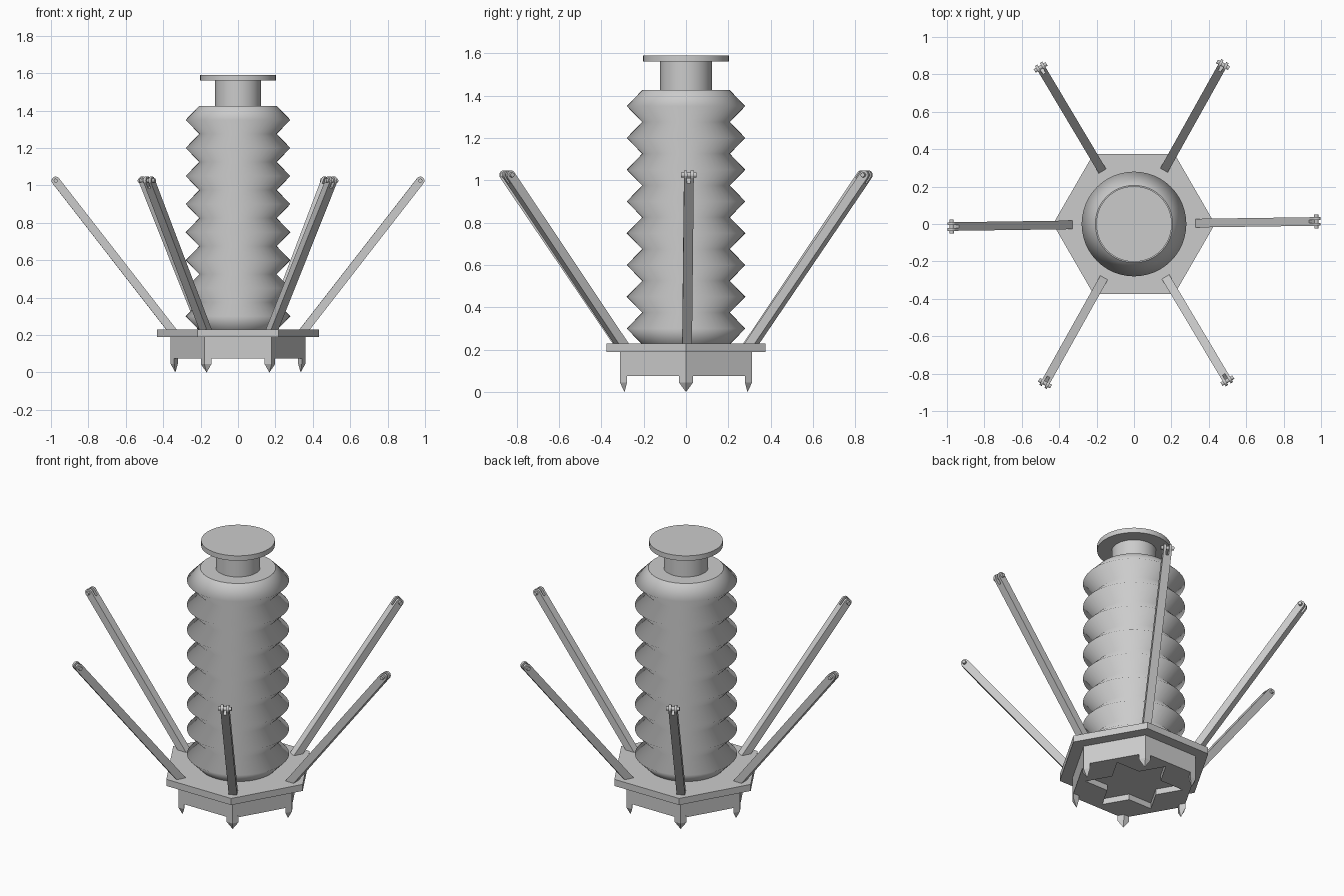
import bpy, bmesh
from math import cos, sin, pi, radians
from mathutils import Matrix, Vector

if "Cube" in bpy.data.objects:
    bpy.data.objects.remove(bpy.data.objects["Cube"])


def finish(bm, name):
    bmesh.ops.recalc_face_normals(bm, faces=bm.faces)
    me = bpy.data.meshes.new(name)
    bm.to_mesh(me)
    bm.free()
    ob = bpy.data.objects.new(name, me)
    bpy.context.collection.objects.link(ob)
    return ob


def extrude_poly(bm, pts, vec):
    """Solid from a polygon of 3D points swept along vec."""
    face = bm.faces.new([bm.verts.new(p) for p in pts])
    new = bmesh.ops.extrude_face_region(bm, geom=[face])["geom"]
    bmesh.ops.translate(bm, vec=vec, verts=[v for v in new if isinstance(v, bmesh.types.BMVert)])
    # keep the starting cap so the solid is closed
    if not face.is_valid:
        bm.faces.new([v for v in bm.verts if v.is_boundary])


def prism(name, radii, z0, z1, start=0.0):
    """Upright prism whose corner radii are listed in order."""
    n = len(radii)
    bm = bmesh.new()
    extrude_poly(bm, [(r * cos(start + 2 * pi * i / n), r * sin(start + 2 * pi * i / n), z0)
                      for i, r in enumerate(radii)], (0, 0, z1 - z0))
    return finish(bm, name)


def lathe(name, profile, segs=48, all_smooth=False):
    """Revolve (radius, z) points round z and cap both ends."""
    bm = bmesh.new()
    rings = [[bm.verts.new((r * cos(2 * pi * i / segs), r * sin(2 * pi * i / segs), z))
              for i in range(segs)] for r, z in profile]
    for a, b in zip(rings, rings[1:]):
        for i in range(segs):
            j = (i + 1) % segs
            bm.faces.new((a[i], a[j], b[j], b[i])).smooth = True
    for ring in (rings[0], rings[-1]):
        cap = bm.faces.new(ring)
        for e in cap.edges:
            e.smooth = False
    if not all_smooth:
        for e in bm.edges:
            if len(e.link_faces) == 2 and e.calc_face_angle() > radians(30):
                e.smooth = False
    return finish(bm, name)


# Hexagonal base plate and the smaller block under it
prism("base_plate", [0.433] * 6, 0.19, 0.23)
block = prism("base_block", [0.36] * 6, 0.075, 0.19)

# Star-shaped recess in the underside
cutter = prism("star_cutter", [0.27, 0.156] * 6, 0.0, 0.11, radians(30))
cutter.hide_render = True
cutter.hide_viewport = True
mod = block.modifiers.new("star_recess", "BOOLEAN")
mod.operation = "DIFFERENCE"
mod.object = cutter
mod.solver = "EXACT"

# Pointed foot under each corner of the block
for k in range(6):
    bm = bmesh.new()
    section = [(0.36, 0), (0.341, 0.033), (0.322, 0), (0.341, -0.033)]
    top = [bm.verts.new((x, y, 0.085)) for x, y in section]
    mid = [bm.verts.new((x, y, 0.045)) for x, y in section]
    tip = bm.verts.new((0.335, 0, 0))
    bm.faces.new(top)
    for i in range(4):
        j = (i + 1) % 4
        bm.faces.new((top[i], top[j], mid[j], mid[i]))
        bm.faces.new((mid[i], mid[j], tip))
    bmesh.ops.rotate(bm, verts=bm.verts, matrix=Matrix.Rotation(k * pi / 3, 3, "Z"))
    finish(bm, f"foot_{k + 1}")

# Bellows body with eight folds
folds, z_low, z_high = 8, 0.225, 1.425
step = (z_high - z_low) / (2 * folds)
lathe("bellows", [(0.28 if i % 2 else 0.207, z_low + i * step) for i in range(2 * folds + 1)],
      all_smooth=True)

# Neck and top disc
lathe("neck", [(0.122, 1.42), (0.122, 1.565)])
lathe("top_disc", [(0.202, 1.56), (0.202, 1.59)])

# Slanted arms, each with a forked, rounded end and a cross pin
base, pin = Vector((0.345, 0, 0.215)), Vector((0.975, 0, 1.025))
axis = (pin - base).normalized()
side = Vector((-axis.z, 0, axis.x))
length, half = (pin - base).length, 0.022


def slab(bm, outline, y0, y1):
    extrude_poly(bm, [base + axis * u + side * v + Vector((0, y0, 0)) for u, v in outline],
                 (0, y1 - y0, 0))


def disc(r, n):
    return [(length + r * cos(2 * pi * i / n), r * sin(2 * pi * i / n)) for i in range(n)]


split = length - 0.035
bar = [(0, -half), (split, -half), (split, half), (0, half)]
prong = [(split, half), (split, -half)] + [
    (length + half * cos(a), half * sin(a)) for a in (-pi / 2 + pi * i / 8 for i in range(9))]
for k in range(6):
    bm = bmesh.new()
    slab(bm, bar, -0.023, 0.023)
    slab(bm, prong, -0.023, -0.008)
    slab(bm, prong, 0.008, 0.023)
    slab(bm, disc(0.011, 12), -0.037, 0.037)
    bmesh.ops.rotate(bm, verts=bm.verts, matrix=Matrix.Rotation(k * pi / 3 + radians(0.8), 3, "Z"))
    finish(bm, f"arm_{k + 1}")
